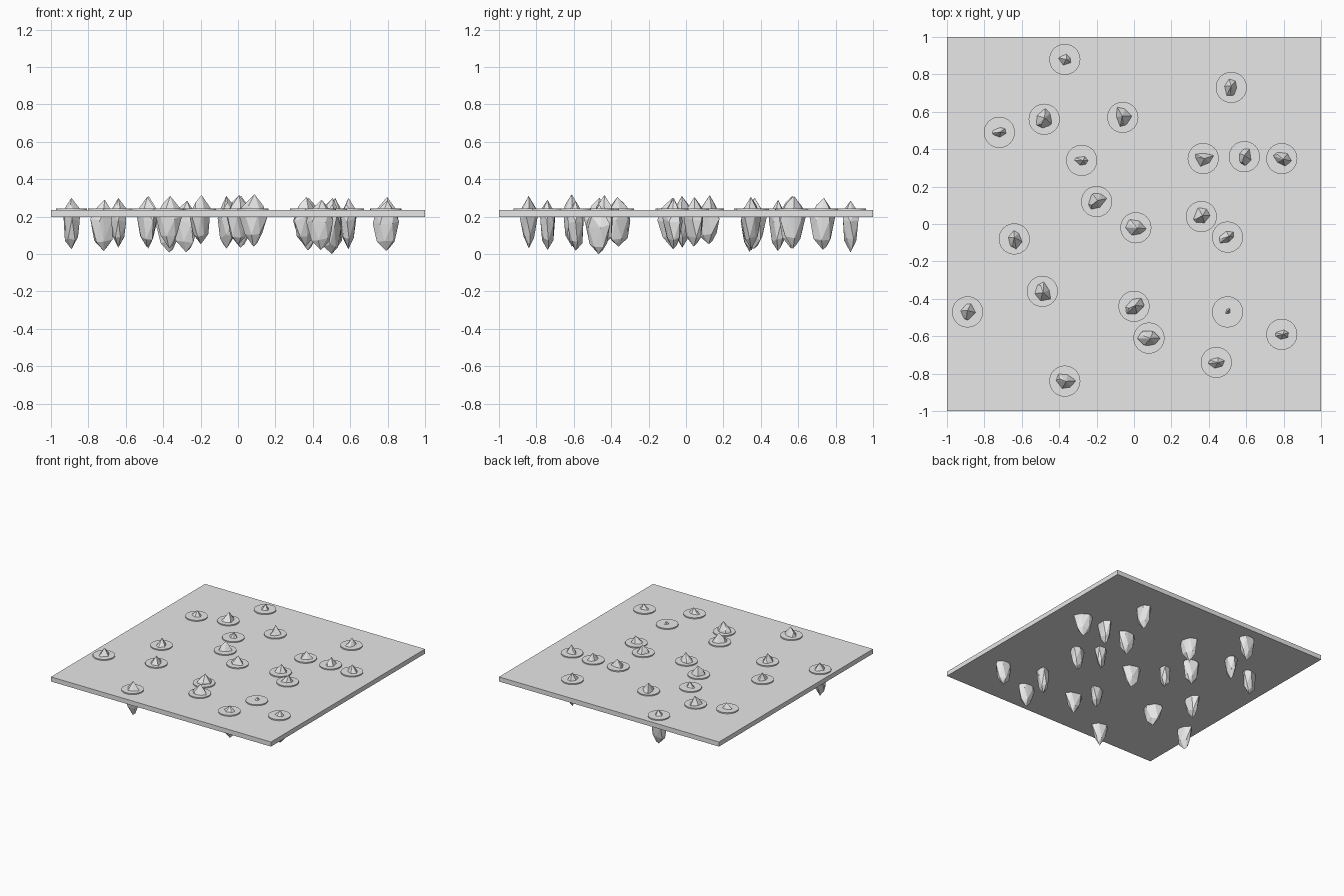
import bpy
import bmesh
import random
from math import cos, sin, tau, radians
from mathutils import Matrix, Vector

default_cube = bpy.data.objects.get("Cube")
if default_cube:
    bpy.data.objects.remove(default_cube, do_unlink=True)

random.seed(4)
SLAB_BOTTOM, SLAB_TOP = 0.197, 0.235
DISC_RADIUS, DISC_TOP = 0.083, 0.244

grey = bpy.data.materials.new("plain grey")
grey.use_nodes = True
grey.diffuse_color = (0.8, 0.8, 0.8, 1)
grey.node_tree.nodes["Principled BSDF"].inputs["Base Color"].default_value = grey.diffuse_color


def add_object(name, bm, location=(0, 0, 0)):
    mesh = bpy.data.meshes.new(name)
    bmesh.ops.recalc_face_normals(bm, faces=bm.faces)
    bm.to_mesh(mesh)
    bm.free()
    mesh.materials.append(grey)
    obj = bpy.data.objects.new(name, mesh)
    obj.location = location
    bpy.context.collection.objects.link(obj)
    return obj


def add_slab():
    bm = bmesh.new()
    bmesh.ops.create_cube(bm, size=1)
    bmesh.ops.scale(bm, verts=bm.verts, vec=(2, 2, SLAB_TOP - SLAB_BOTTOM))
    add_object("slab", bm, (0, 0, (SLAB_TOP + SLAB_BOTTOM) / 2))


def add_disc(x, y):
    bm = bmesh.new()
    height = DISC_TOP - SLAB_TOP + 0.004
    bmesh.ops.create_cone(bm, cap_ends=True, segments=32, radius1=DISC_RADIUS,
                          radius2=DISC_RADIUS, depth=height)
    disc = add_object("ring_disc", bm, (x, y, DISC_TOP - height / 2))
    for face in disc.data.polygons:
        face.use_smooth = len(face.vertices) == 4
    for edge in disc.data.edges:
        ends = [disc.data.vertices[i].co.z for i in edge.vertices]
        edge.use_edge_sharp = abs(ends[0] - ends[1]) < height / 2


def jitter(amount):
    return random.uniform(-amount, amount)


def add_rock(x, y, angle, top):
    """Faceted flattened shard, measured downward from its peak."""
    bottom = -top if top < 0.27 else -0.272 + jitter(0.01)
    points = [Vector((0.008, 0, 0)), Vector((-0.03, 0.008, -0.036)),
              Vector((0.002, 0, bottom)), Vector((0.022, 0.008, bottom + 0.018))]
    # depth below peak, half length, half thickness, twist
    for depth, length, width, twist in ((-0.07, 0.056, 0.042, 0.3),
                                        (-0.115, 0.072, 0.044, 0.0),
                                        (-0.215, 0.05, 0.032, 0.4)):
        for side in range(6):
            a = tau * side / 6 + twist
            points.append(Vector((length * cos(a) + jitter(0.005),
                                  width * sin(a) + jitter(0.005),
                                  depth + jitter(0.014))))
    bm = bmesh.new()
    for point in points:
        bm.verts.new(point)
    hull = bmesh.ops.convex_hull(bm, input=bm.verts)
    loose = [v for v in bm.verts if not v.link_faces]
    bmesh.ops.delete(bm, geom=loose, context='VERTS')
    bmesh.ops.rotate(bm, verts=bm.verts, cent=(0, 0, 0),
                     matrix=Matrix.Rotation(radians(angle), 3, 'Z'))
    add_object("rock", bm, (x, y, top))


# Rock places: x, y, turn of the long side, peak height
PLACES = (
    (-.37, .88, 0, .285), (.52, .73, 95, .3), (-.48, .56, 75, .31),
    (-.06, .57, 110, .31), (-.72, .49, 20, .29), (-.28, .34, -10, .285),
    (.37, .35, 0, .3), (.59, .36, 85, .3), (.79, .35, -30, .305),
    (-.2, .12, 50, .315), (-.64, -.08, 90, .3), (.01, -.02, -15, .31),
    (.36, .04, 40, .305), (.5, -.07, 30, .3), (-.89, -.47, 95, .3),
    (-.49, -.36, -60, .305), (0, -.44, 35, .315), (.08, -.61, -10, .32),
    (.5, -.47, 60, .265), (.44, -.74, -5, .29), (.79, -.59, 0, .285),
    (-.37, -.84, -10, .31),
)

add_slab()
for x, y, angle, top in PLACES:
    add_disc(x, y)
    add_rock(x, y, angle, top)
